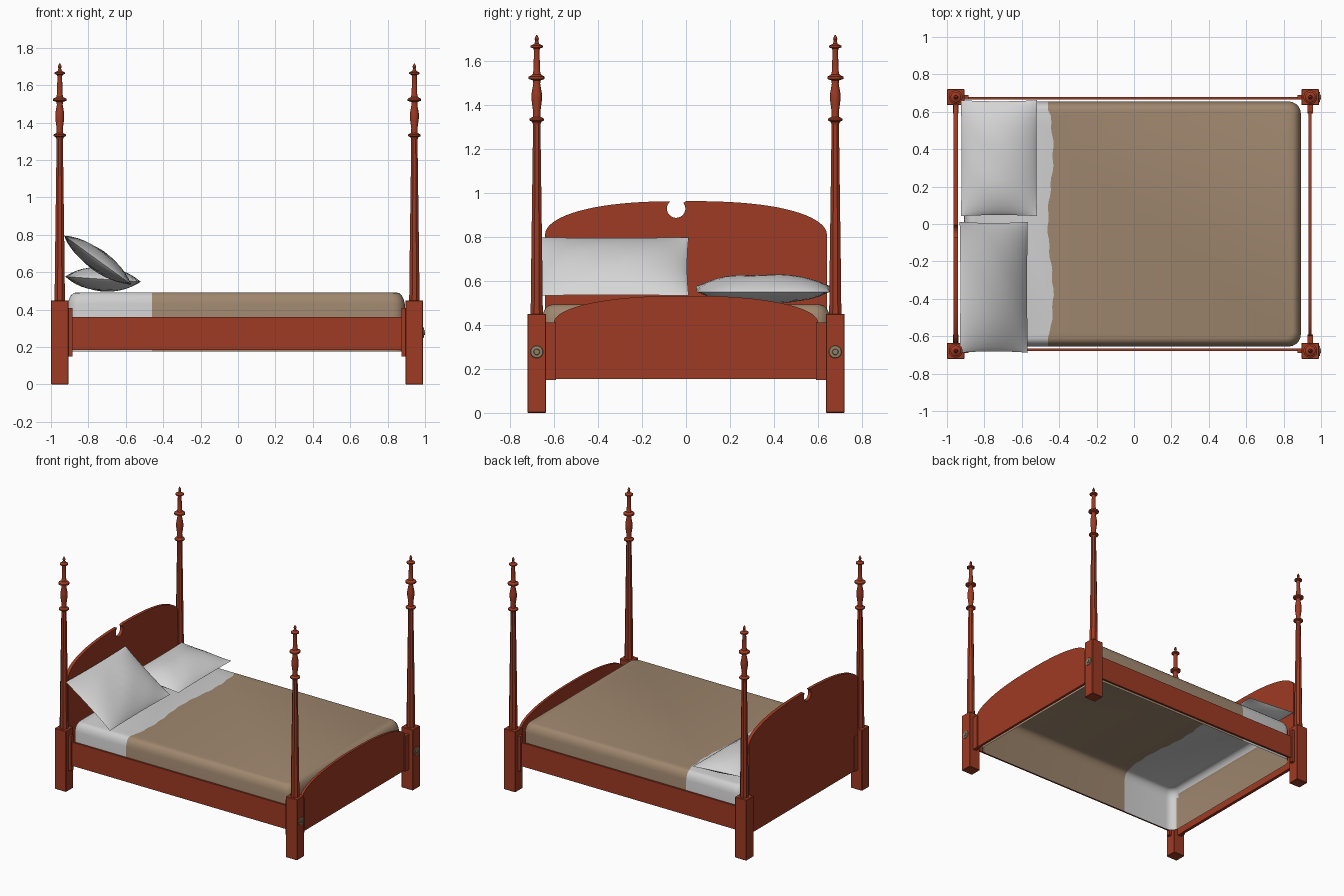
import bpy, bmesh, math
from mathutils import Vector

if "Cube" in bpy.data.objects:
    bpy.data.objects.remove(bpy.data.objects["Cube"])


def material(name, rgb):
    m = bpy.data.materials.new(name)
    m.diffuse_color = (*rgb, 1)
    m.use_nodes = True
    m.node_tree.nodes["Principled BSDF"].inputs["Base Color"].default_value = m.diffuse_color
    return m


WOOD = material("cherry wood", (0.34, 0.043, 0.017))
BLANKET = material("tan blanket", (0.345, 0.24, 0.155))
SHEET = material("white sheet", (0.62, 0.62, 0.62))
PILLOW = material("pillow white", (0.68, 0.68, 0.68))
BOLT = material("bolt cover", (0.28, 0.21, 0.13))


def finish(name, bm, mats, smooth=None):
    me = bpy.data.meshes.new(name)
    bm.to_mesh(me)
    bm.free()
    ob = bpy.data.objects.new(name, me)
    bpy.context.collection.objects.link(ob)
    for m in mats:
        me.materials.append(m)
    if smooth:
        bpy.ops.object.select_all(action='DESELECT')
        ob.select_set(True)
        bpy.context.view_layer.objects.active = ob
        bpy.ops.object.shade_smooth_by_angle(angle=math.radians(smooth))
    return ob


def box(name, lo, hi, bevel=0.0):
    bm = bmesh.new()
    bmesh.ops.create_cube(bm, size=1)
    for v in bm.verts:
        v.co = [(a + b) / 2 + c * (b - a) for a, b, c in zip(lo, hi, v.co)]
    if bevel:
        bmesh.ops.bevel(bm, geom=bm.edges[:], offset=bevel, segments=1, affect='EDGES')
    return finish(name, bm, [WOOD])


def lathe(name, profile, sides, loc, mat=WOOD, along_x=False):
    """Turn (radius, height) points about an axis."""
    bm = bmesh.new()
    rings = []
    for r, h in profile:
        ring = []
        for i in range(sides):
            a = math.tau * (i + 0.5) / sides
            c, s = r * math.cos(a), r * math.sin(a)
            ring.append(bm.verts.new(Vector((h, c, s) if along_x else (c, s, h)) + Vector(loc)))
        rings.append(ring)
    for p, q in zip(rings, rings[1:]):
        for i in range(sides):
            j = (i + 1) % sides
            bm.faces.new((p[i], p[j], q[j], q[i]))
    bm.faces.new(rings[0][::-1])
    bm.faces.new(rings[-1])
    return finish(name, bm, [mat], 35)


def board(name, outline, x0, x1):
    """Plate cut from a (y, z) outline."""
    bm = bmesh.new()
    f = bm.faces.new([bm.verts.new((x0, y, z)) for y, z in outline])
    ext = bmesh.ops.extrude_face_region(bm, geom=[f])
    for v in ext["geom"]:
        if isinstance(v, bmesh.types.BMVert):
            v.co.x = x1
    bmesh.ops.recalc_face_normals(bm, faces=bm.faces[:])
    return finish(name, bm, [WOOD], 30)


def arch(half, base, rise, power, steps=40):
    pts = []
    for i in range(steps + 1):
        y = -half * math.cos(math.pi * i / steps)
        pts.append((y, base + rise * math.sqrt(max(0, 1 - abs(y / half) ** power))))
    return pts


# Posts with square feet, tapered shafts and turned tops
TURNING = [(0.017, 1.31), (0.022, 1.322), (0.034, 1.328), (0.034, 1.336), (0.018, 1.345),
           (0.017, 1.37), (0.024, 1.42), (0.024, 1.45), (0.016, 1.495), (0.017, 1.51),
           (0.037, 1.517), (0.037, 1.527), (0.019, 1.537), (0.015, 1.555), (0.013, 1.645),
           (0.015, 1.655), (0.028, 1.66), (0.028, 1.668), (0.011, 1.677), (0.007, 1.69),
           (0.01, 1.698), (0.008, 1.705), (0.002, 1.717)]
for ex, px in (("head", -0.953), ("foot", 0.943)):
    inner = 1 if px < 0 else -1
    for side, s in (("front", -1), ("back", 1)):
        py = s * 0.678
        tag = f"{ex}_{side}"
        box(f"post_foot_{tag}", (px - 0.047, py - 0.043, 0), (px + 0.047, py + 0.043, 0.45), 0.003)
        lathe(f"post_shaft_{tag}", [(0.03, 0.45), (0.027, 0.7), (0.018, 1.315)], 8, (px, py, 0))
        lathe(f"post_turning_{tag}", TURNING, 16, (px, py, 0))
        # Joint blocks receiving the rails and end boards
        xa, xb = sorted((px + inner * 0.045, px + inner * 0.068))
        box(f"rail_block_{tag}", (xa, py - 0.013, 0.15), (xb, py + 0.013, 0.41))
        ya, yb = sorted((s * 0.59, s * 0.637))
        box(f"board_block_{tag}", (px - 0.015, ya, 0.15), (px + 0.015, yb, 0.41))
        if ex == "foot":
            lathe(f"bolt_cover_{side}", [(0.029, 0), (0.027, 0.004), (0.014, 0.005), (0.012, 0.01)],
                  16, (0.99, py, 0.277), BOLT, True)

# Side rails
for side, s in (("front", -1), ("back", 1)):
    box(f"side_rail_{side}", (-0.91, s * 0.672 - 0.007, 0.185), (0.9, s * 0.672 + 0.007, 0.36))

# Headboard with a round notch, and footboard
ny, nz, nr = -0.045, 0.928, 0.042
top = arch(0.64, 0.81, 0.152, 2.5)
notch = [(ny + nr * math.cos(math.radians(a)), nz + nr * math.sin(math.radians(a)))
         for a in range(128, 413, 15)]
outline = ([(-0.64, 0.155)] + [p for p in top if p[0] < ny - 0.03] + notch
           + [p for p in top if p[0] > ny + 0.03] + [(0.64, 0.155)])
board("headboard", outline, -0.965, -0.942)
board("footboard", [(-0.6, 0.155)] + arch(0.6, 0.41, 0.122, 2.3) + [(0.6, 0.155)], 0.932, 0.95)


# Mattress cover: open-bottomed shell with rounded corners
def rounded_ring(bm, inset, z):
    x0, x1, y1, r = -0.91 + inset, 0.892 - inset, 0.655 - inset, 0.065 - inset * 0.6
    ring = []
    for k, (cx, cy) in enumerate(((x1 - r, y1 - r), (x0 + r, y1 - r),
                                  (x0 + r, r - y1), (x1 - r, r - y1))):
        for i in range(6):
            a = math.pi / 2 * (k + i / 5)
            ring.append(bm.verts.new((cx + r * math.cos(a), cy + r * math.sin(a), z)))
    return ring


bm = bmesh.new()
rings = [rounded_ring(bm, i, z) for i, z in
         ((0, 0.175), (0, 0.43), (0.006, 0.455), (0.016, 0.475), (0.03, 0.488), (0.045, 0.492))]
for p, q in zip(rings, rings[1:]):
    for i in range(len(p)):
        j = (i + 1) % len(p)
        bm.faces.new((p[i], p[j], q[j], q[i]))
bm.faces.new(rings[-1])
# Turned-down blanket edge, slightly wavy across the top
bmesh.ops.bisect_plane(bm, geom=bm.verts[:] + bm.edges[:] + bm.faces[:],
                       plane_co=(-0.46, 0, 0), plane_no=(1, 0, 0))
fold = [e for e in bm.edges if all(abs(v.co.x + 0.46) < 1e-4 and v.co.z > 0.49 for v in e.verts)]
bmesh.ops.subdivide_edges(bm, edges=fold, cuts=36)
for f in bm.faces:
    c = f.calc_center_median()
    f.normal_update()
    xs = [v.co.x for v in f.verts]
    f.material_index = 1 if (min(xs) < -0.465 and f.normal.x > -0.97) else 0
for v in bm.verts:
    if abs(v.co.x + 0.46) < 1e-4 and v.co.z > 0.49 and abs(v.co.y) < 0.605:
        y = v.co.y
        v.co.x += 0.014 + 0.014 * math.cos((abs(y) - 0.38) * 8.5) + 0.004 * math.sin(y * 47)
finish("mattress_cover", bm, [BLANKET, SHEET], 35)


# Pillows: two bulging sheets joined at a thin seam
def pillow(name, centre, half_x, half_y, thick, tilt, roll=0.0):
    n = 16
    bm = bmesh.new()
    grids = []
    for sign in (1, -1):
        g = {}
        for i in range(n + 1):
            for j in range(n + 1):
                u, v = -math.cos(math.pi * i / n), -math.cos(math.pi * j / n)
                h = thick * (1 - u * u) ** 0.85 * (1 - abs(v) ** 3) ** 0.8
                h += 0.003 * math.sin(5 * u + 7 * v) * (1 - u * u) * (1 - v * v)
                pull_x, pull_y = 1 - 0.02 * (1 - v * v), 1 - 0.02 * (1 - u * u)
                g[i, j] = bm.verts.new((u * half_x * pull_x, v * half_y * pull_y, sign * h))
        grids.append(g)
        for i in range(n):
            for j in range(n):
                q = [g[i, j], g[i + 1, j], g[i + 1, j + 1], g[i, j + 1]]
                bm.faces.new(q if sign > 0 else q[::-1])
    bmesh.ops.remove_doubles(bm, verts=bm.verts[:], dist=1e-5)
    ob = finish(name, bm, [PILLOW], 40)
    ob.location = centre
    ob.rotation_euler = (math.radians(roll), math.radians(tilt), 0)
    return ob


pillow("leaning_pillow", (-0.75, -0.338, 0.665), 0.225, 0.35, 0.055, 36)
pillow("flat_pillow", (-0.722, 0.352, 0.563), 0.204, 0.31, 0.064, 4)
